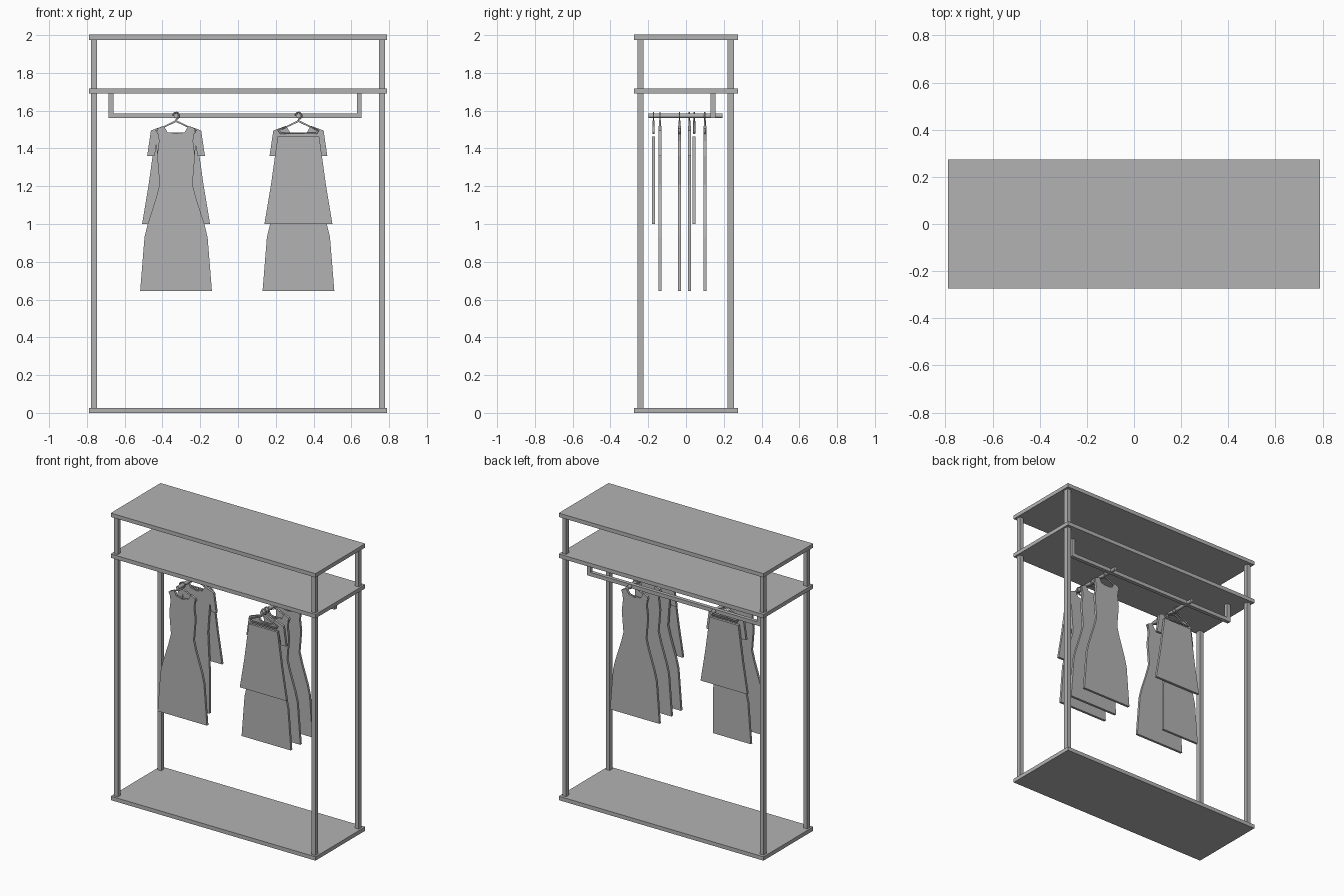
import bpy, bmesh
from mathutils import Vector
from math import sin, cos, pi

cube = bpy.data.objects.get("Cube")
if cube:
    bpy.data.objects.remove(cube, do_unlink=True)

grey = bpy.data.materials.new("warm_grey")
grey.use_nodes = True
grey.diffuse_color = (0.45, 0.45, 0.45, 1)
grey.node_tree.nodes["Principled BSDF"].inputs["Base Color"].default_value = (0.45, 0.45, 0.45, 1)


def finish(name, bm):
    bmesh.ops.recalc_face_normals(bm, faces=bm.faces)
    mesh = bpy.data.meshes.new(name)
    bm.to_mesh(mesh)
    bm.free()
    mesh.materials.append(grey)
    obj = bpy.data.objects.new(name, mesh)
    bpy.context.collection.objects.link(obj)
    return obj


def box(name, low, high):
    bm = bmesh.new()
    bmesh.ops.create_cube(bm, size=1)
    low, high = Vector(low), Vector(high)
    for v in bm.verts:
        v.co = (low + high) / 2 + v.co * (high - low)
    return finish(name, bm)


def tube(name, points, radius, closed=False):
    curve = bpy.data.curves.new(name, "CURVE")
    curve.dimensions = "3D"
    curve.bevel_depth = radius
    curve.bevel_resolution = 1
    curve.use_fill_caps = True
    spline = curve.splines.new("POLY")
    spline.points.add(len(points) - 1)
    for p, co in zip(spline.points, points):
        p.co = (*co, 1)
    spline.use_cyclic_u = closed
    curve.materials.append(grey)
    obj = bpy.data.objects.new(name, curve)
    bpy.context.collection.objects.link(obj)
    return obj


def cloth(name, outline, x, y, thick=0.017):
    """Flat panel of fabric extruded from an outline in x and z."""
    bm = bmesh.new()
    face = bm.faces.new([bm.verts.new((x + px, y - thick / 2, z)) for px, z in outline])
    out = bmesh.ops.extrude_face_region(bm, geom=[face])
    for v in out["geom"]:
        if isinstance(v, bmesh.types.BMVert):
            v.co.y += thick
    return finish(name, bm)


def hanger(name, x, y):
    tube(name + "_frame", [(x, y, 1.545), (x + 0.105, y, 1.495), (x + 0.095, y, 1.48),
                           (x - 0.095, y, 1.48), (x - 0.105, y, 1.495)], 0.006, True)
    hook = [(x, y, 1.545)]
    for i in range(9):
        a = -pi / 2 + i * 1.5 * pi / 8
        hook.append((x + 0.018 * cos(a), y, 1.573 + 0.018 * sin(a)))
    tube(name + "_hook", hook, 0.004)


# Shelves and corner posts
for name, z in (("base_shelf", 0), ("middle_shelf", 1.69), ("top_shelf", 1.975)):
    box(name, (-0.79, -0.274, z), (0.79, 0.274, z + 0.027))
for sx in (-1, 1):
    for y in (-0.242, 0.237):
        box("corner_post", (sx * 0.762 - 0.015, y - 0.016, 0.02), (sx * 0.762 + 0.015, y + 0.016, 1.98))

# Hanging rail with its two drop arms
box("hanging_rail", (-0.685, 0.13, 1.56), (0.655, 0.156, 1.586))
for x in (-0.685, 0.629):
    box("rail_drop", (x, 0.13, 1.575), (x + 0.026, 0.156, 1.695))

# Cross rods carrying the hangers
for x in (-0.328, 0.32):
    tube("cross_rod", [(x, -0.198, 1.573), (x, 0.193, 1.573)], 0.013)

# Right halves of the garment outlines, from neck to hem
neck = [(0, 1.475), (0.045, 1.485), (0.065, 1.52)]
skirt = [(0.087, 1.21), (0.105, 1.14), (0.15, 1.0), (0.167, 0.93), (0.19, 0.645)]
bodice = [(0.1, 1.505), (0.09, 1.44), (0.1, 1.36)]
sleeve = [(0.133, 1.495), (0.153, 1.36), (0.113, 1.36), (0.105, 1.42), (0.098, 1.36)]
straight = [(0.087, 1.21), (0.1, 0.95), (0.1, 0.645)]
top_half = [(0.11, 1.462), (0.145, 1.21), (0.18, 1.0)]


def mirrored(right, left=None):
    left = left or right
    return right + [(-x, z) for x, z in reversed(left) if x > 0]


dress = mirrored(neck + bodice + skirt)
sleeved_dress = mirrored(neck + sleeve + skirt)
draped_dress = mirrored(neck + sleeve + straight, neck + sleeve + skirt)
short_skirt = mirrored(top_half)

# Garments on both rods
garments = (
    ("left_short_skirt", short_skirt, 0.32, -0.172),
    ("left_front_dress", sleeved_dress, 0.32, -0.138),
    ("left_middle_dress", dress, 0.32, -0.034),
    ("left_back_dress", dress, 0.32, 0.1),
    ("right_front_dress", dress, -0.328, -0.138),
    ("right_draped_dress", draped_dress, -0.328, 0.018),
    ("right_short_skirt", short_skirt, -0.328, 0.043),
)
for name, outline, x, y in garments:
    cloth(name, outline, x, y)
    hanger(name + "_hanger", x, y)
